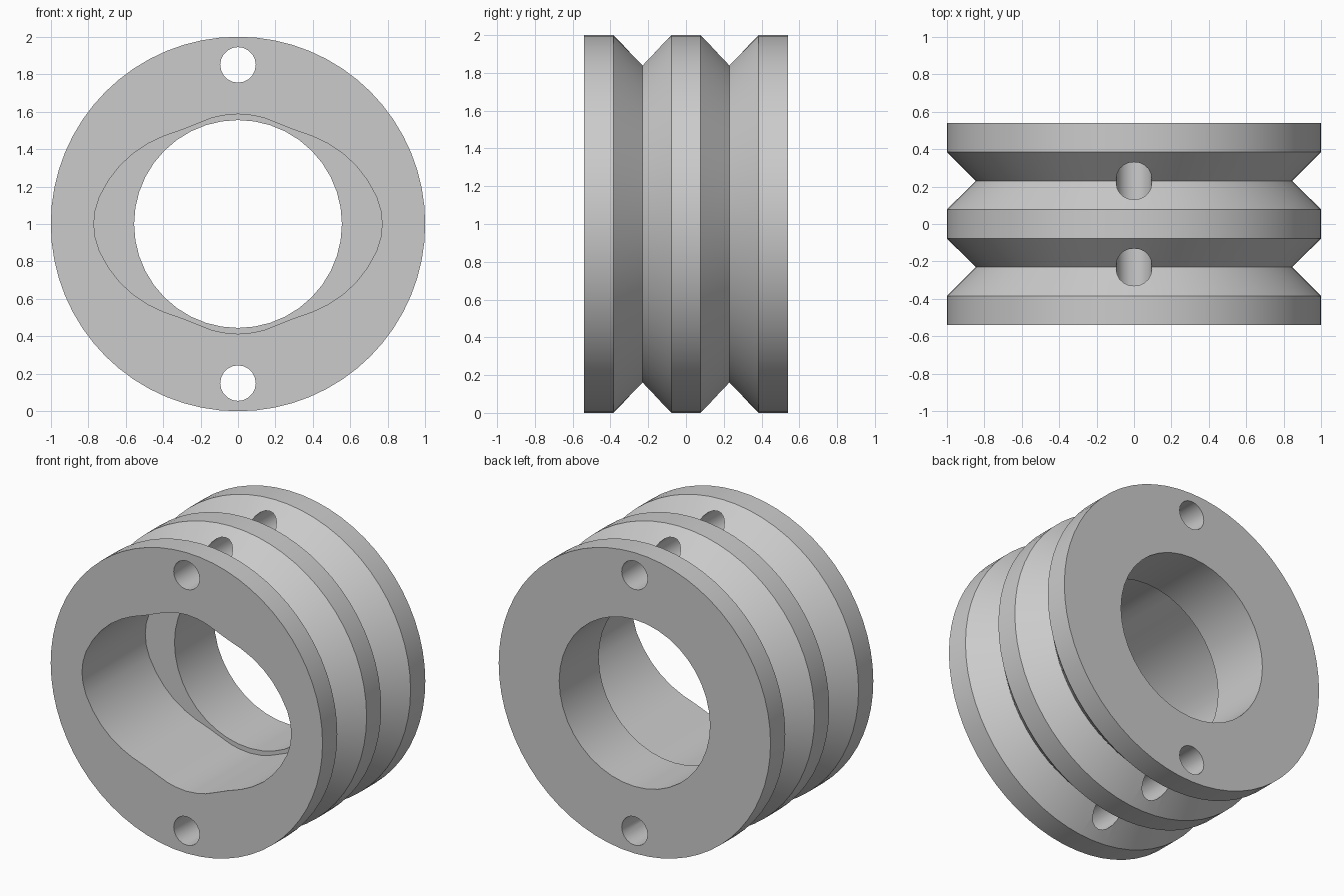
import bpy, bmesh, math
from mathutils import Matrix

cube = bpy.data.objects.get("Cube")
if cube:
    bpy.data.objects.remove(cube)

HALF = 0.54       # half of the ring's depth along y
CENTRE_Z = 1.0

grey = bpy.data.materials.new("light grey metal")
grey.use_nodes = True
grey.diffuse_color = (0.6, 0.6, 0.6, 1)
grey.node_tree.nodes["Principled BSDF"].inputs["Base Color"].default_value = (0.6, 0.6, 0.6, 1)


def finish(name, bm):
    bmesh.ops.recalc_face_normals(bm, faces=bm.faces)
    mesh = bpy.data.meshes.new(name)
    bm.to_mesh(mesh)
    bm.free()
    mesh.materials.append(grey)
    obj = bpy.data.objects.new(name, mesh)
    bpy.context.collection.objects.link(obj)
    return obj


def turned(name, profile, sides):
    """Solid of revolution about the y axis from (y, radius) pairs."""
    bm = bmesh.new()
    rings = []
    for y, r in profile:
        angles = [2 * math.pi * i / sides for i in range(sides)]
        rings.append([bm.verts.new((r * math.sin(a), y, CENTRE_Z + r * math.cos(a))) for a in angles])
    for a, b in zip(rings, rings[1:]):
        for i in range(sides):
            j = (i + 1) % sides
            bm.faces.new((a[i], a[j], b[j], b[i]))
    bm.faces.new(rings[0])
    bm.faces.new(rings[-1])
    return finish(name, bm)


def prism(name, outline, y0, y1):
    """Outline of (x, z) points about the axis, extruded along y."""
    bm = bmesh.new()
    face = bm.faces.new([bm.verts.new((x, y0, CENTRE_Z + z)) for x, z in outline])
    new = bmesh.ops.extrude_face_region(bm, geom=[face])["geom"]
    moved = [v for v in new if isinstance(v, bmesh.types.BMVert)]
    bmesh.ops.translate(bm, vec=(0, y1 - y0, 0), verts=moved)
    return finish(name, bm)


def circle(radius, sides, z=0):
    return [(radius * math.sin(2 * math.pi * i / sides),
             z + radius * math.cos(2 * math.pi * i / sides)) for i in range(sides)]


# Outer body with two V grooves
half_profile = [(HALF, 1), (0.385, 1), (0.23, 0.845), (0.077, 1)]
profile = half_profile + [(-y, r) for y, r in reversed(half_profile)]
body = turned("grooved_ring", profile, 64)

# Lobed pocket outline, one quarter mirrored to all four
quarter = [(0, .587), (.08, .58), (.14, .566), (.2, .543), (.3, .503), (.4, .468), (.48, .43),
           (.56, .377), (.63, .312), (.69, .235), (.74, .145), (.763, .07), (.77, 0)]
right = quarter + [(x, -z) for x, z in reversed(quarter[:-1])]
pocket = right + [(-x, z) for x, z in reversed(right[1:-1])]

# Pocket, bore and the two through holes
cutters = [
    prism("pocket_cutter", pocket, -HALF - 0.1, 0.125),
    prism("bore_cutter", circle(0.555, 40), -HALF - 0.2, HALF + 0.2),
    prism("upper_hole_cutter", circle(0.095, 20, 0.85), -HALF - 0.1, HALF + 0.1),
    prism("lower_hole_cutter", circle(0.095, 20, -0.85), -HALF - 0.1, HALF + 0.1),
]
bpy.context.view_layer.objects.active = body
for cutter in cutters:
    cutter.hide_render = True
    mod = body.modifiers.new(cutter.name, "BOOLEAN")
    mod.operation = "DIFFERENCE"
    mod.solver = "EXACT"
    mod.object = cutter
    bpy.ops.object.modifier_apply(modifier=mod.name)
    bpy.data.objects.remove(cutter)

# Smooth round walls, crisp rims
bpy.ops.object.select_all(action="DESELECT")
body.select_set(True)
bpy.ops.object.shade_smooth_by_angle(angle=math.radians(30))
